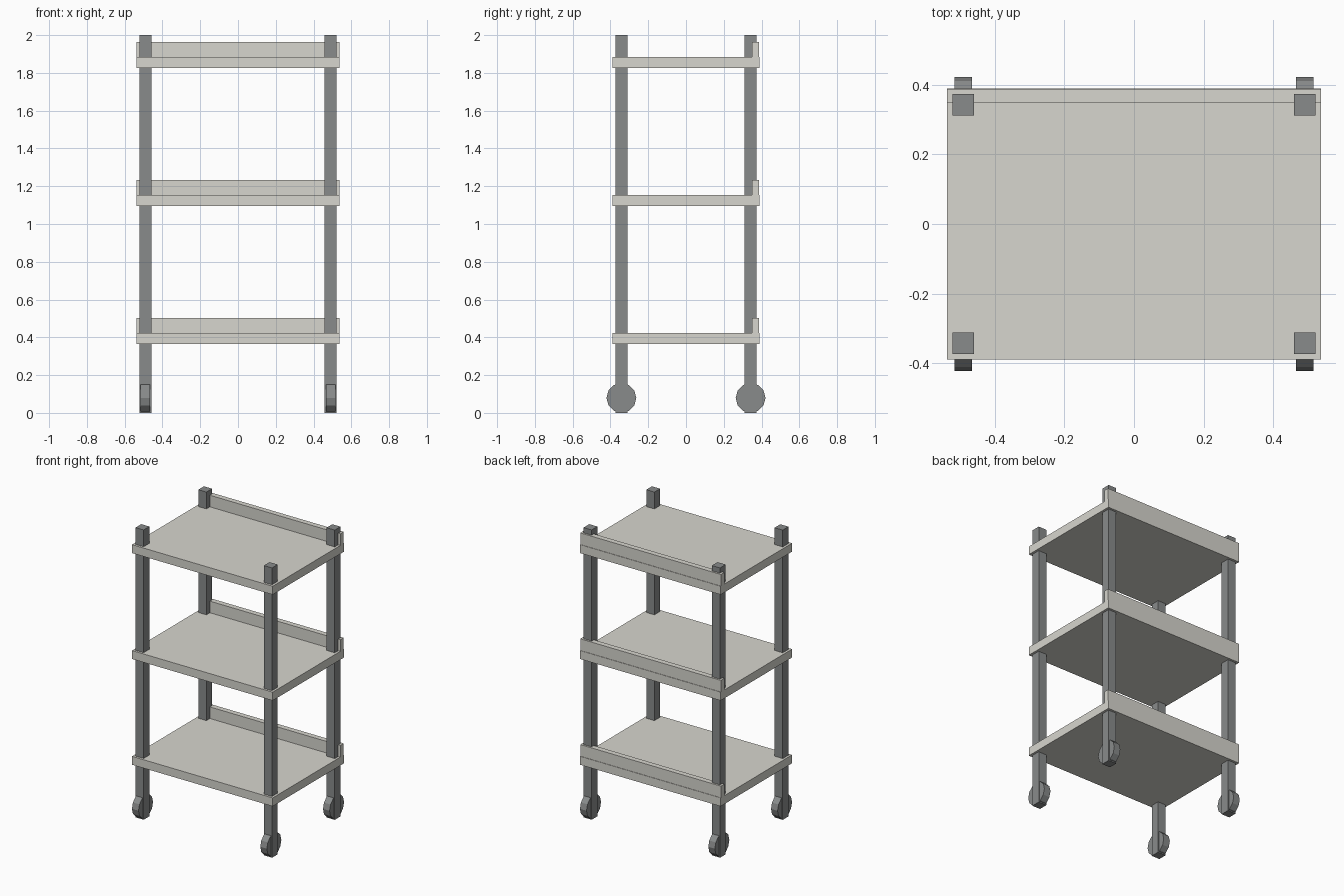
import bpy
import bmesh
import math
from mathutils import Matrix

if "Cube" in bpy.data.objects:
    bpy.data.objects.remove(bpy.data.objects["Cube"])


def add_object(name, bm):
    mesh = bpy.data.meshes.new(name)
    bm.to_mesh(mesh)
    bm.free()
    obj = bpy.data.objects.new(name, mesh)
    bpy.context.collection.objects.link(obj)
    return obj


def box(name, center, size):
    bm = bmesh.new()
    bmesh.ops.create_cube(bm, size=1, matrix=Matrix.Translation(center) @ Matrix.Diagonal((*size, 1)))
    return add_object(name, bm)


def wheel(name, center, radius, width):
    bm = bmesh.new()
    bmesh.ops.create_cone(bm, cap_ends=True, segments=12, radius1=radius, radius2=radius, depth=width,
                          matrix=Matrix.Translation(center) @ Matrix.Rotation(math.pi / 2, 4, 'Y'))
    return add_object(name, bm)


def paint(obj, mat):
    obj.data.materials.append(mat)


shelf_mat = bpy.data.materials.new("pale_board")
shelf_mat.diffuse_color = (0.68, 0.67, 0.62, 1)
shelf_mat.use_nodes = True
shelf_mat.node_tree.nodes["Principled BSDF"].inputs["Base Color"].default_value = shelf_mat.diffuse_color
frame_mat = bpy.data.materials.new("dark_frame")
frame_mat.diffuse_color = (0.25, 0.26, 0.26, 1)
frame_mat.use_nodes = True
frame_mat.node_tree.nodes["Principled BSDF"].inputs["Base Color"].default_value = frame_mat.diffuse_color

# Corner posts and low-poly wheels
R = 0.079
for sx, side in ((-1, "left"), (1, "right")):
    for sy, end in ((-1, "front"), (1, "back")):
        x, y = sx * 0.49, sy * 0.342
        paint(box(f"{end}_{side}_post", (x, y, 1.0), (0.062, 0.062, 2.0)), frame_mat)
        paint(wheel(f"{end}_{side}_wheel", (x, y, R), R, 0.05), frame_mat)

# Three shelves, each with a raised lip along the back
for level, z in (("lower", 0.365), ("middle", 1.095), ("upper", 1.826)):
    paint(box(f"{level}_shelf", (0, 0, z + 0.029), (1.074, 0.778, 0.058)), shelf_mat)
    paint(box(f"{level}_back_lip", (0, 0.3675, z + 0.098), (1.074, 0.037, 0.08)), shelf_mat)
